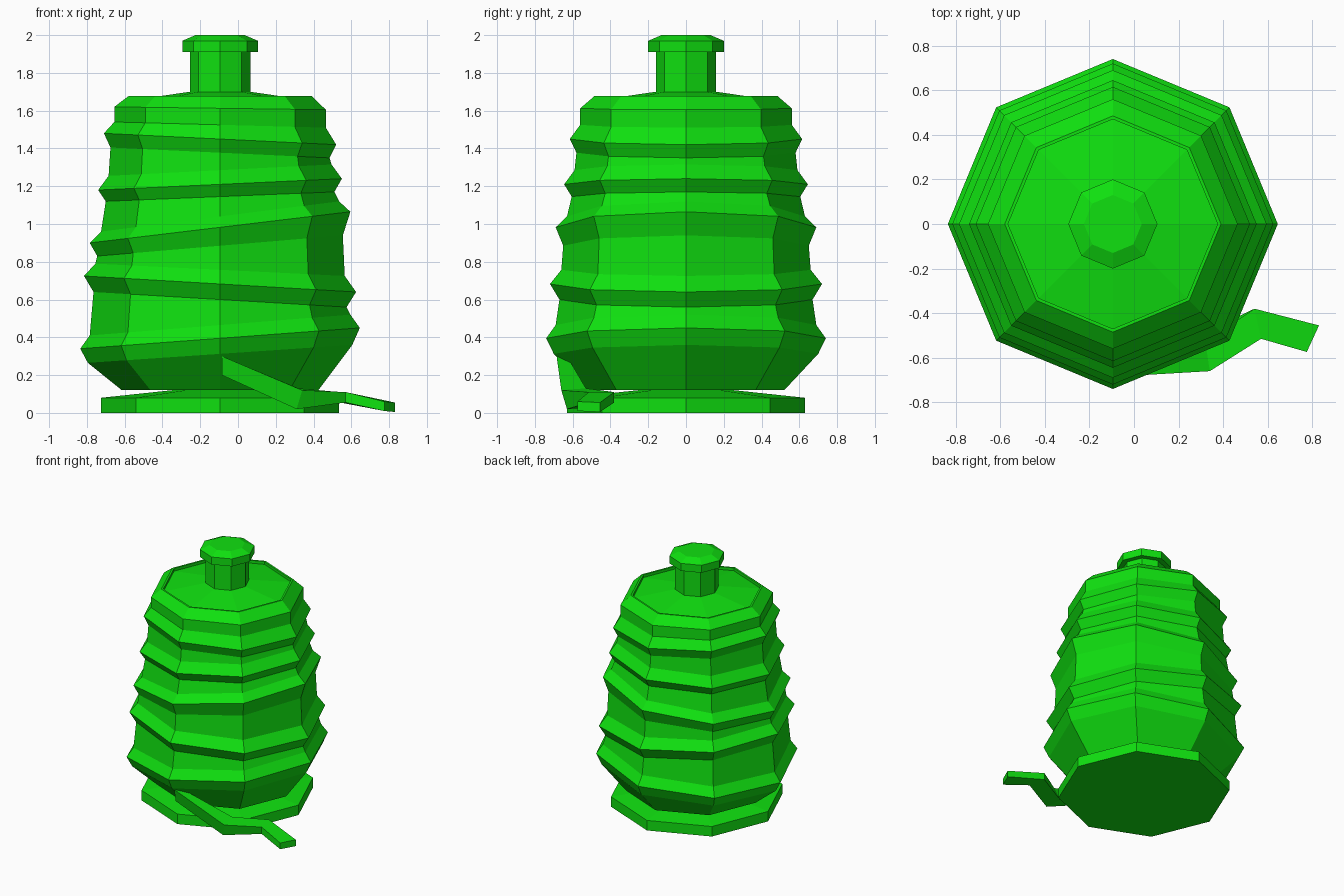
import bpy
import bmesh
from math import cos, sin, pi
from mathutils import Vector

cube = bpy.data.objects.get("Cube")
if cube:
    bpy.data.objects.remove(cube, do_unlink=True)

SIDES = 8
CENTRE_X = -0.095

green = bpy.data.materials.new("bright_green")
green.use_nodes = True
COLOUR = (0.005, 0.75, 0.005, 1)
green.diffuse_color = COLOUR
green.node_tree.nodes["Principled BSDF"].inputs["Base Color"].default_value = COLOUR


def loft(name, sections):
    """Skin a row of closed sections and cap both ends."""
    bm = bmesh.new()
    loops = [[bm.verts.new(point) for point in section] for section in sections]
    for low, high in zip(loops, loops[1:]):
        count = len(low)
        for i in range(count):
            j = (i + 1) % count
            bm.faces.new((low[i], low[j], high[j], high[i]))
    bm.faces.new(loops[0][::-1])
    bm.faces.new(loops[-1])
    bmesh.ops.recalc_face_normals(bm, faces=bm.faces[:])
    mesh = bpy.data.meshes.new(name)
    bm.to_mesh(mesh)
    bm.free()
    mesh.materials.append(green)
    obj = bpy.data.objects.new(name, mesh)
    bpy.context.collection.objects.link(obj)
    return obj


def ring(radius, z_right, z_left=None):
    """Octagon that may lean along x, with a corner facing the front."""
    z_left = z_right if z_left is None else z_left
    middle, lean = (z_right + z_left) / 2, (z_right - z_left) / 2
    angles = [2 * pi * i / SIDES for i in range(SIDES)]
    return [(CENTRE_X + radius * cos(a), radius * sin(a), middle + lean * cos(a))
            for a in angles]


# Foot plate with a shallow conical top
loft("foot", [ring(0.63, 0), ring(0.63, 0.08), ring(0.16, 0.13)])

# Ribbed body: each rib is a tilted ridge between two narrower rings
body_profile = [
    (0.52, 0.12),
    (0.70, 0.36, 0.265), (0.74, 0.45, 0.34), (0.69, 0.52, 0.41),
    (0.67, 0.56, 0.64), (0.72, 0.64, 0.725), (0.66, 0.725, 0.79),
    (0.65, 0.94, 0.83), (0.69, 1.065, 0.9), (0.63, 1.12, 0.96),
    (0.605, 1.17, 1.12), (0.645, 1.24, 1.18), (0.59, 1.315, 1.255),
    (0.58, 1.35, 1.405), (0.615, 1.42, 1.48), (0.56, 1.51, 1.54),
    (0.56, 1.605, 1.62), (0.485, 1.677), (0.47, 1.677), (0.47, 1.655),
    (0.16, 1.7),
]
loft("ribbed_body", [ring(*row) for row in body_profile])

# Neck and bevelled cap
loft("neck", [ring(0.16, 1.68), ring(0.16, 1.93)])
loft("cap", [ring(0.2, 1.91), ring(0.2, 1.97), ring(0.13, 2)])

# Bent flat strap trailing from the front: outer edge, inner edge, drop to underside
strap_path = [
    ((-0.085, -0.685, 0.3), (-0.085, -0.63, 0.3), (0, 0.02, -0.1)),
    ((0.34, -0.66, 0.12), (0.32, -0.53, 0.13), (-0.03, 0.03, -0.1)),
    ((0.57, -0.515, 0.11), (0.54, -0.38, 0.11), (0, 0, -0.055)),
    ((0.775, -0.574, 0.06), (0.83, -0.455, 0.055), (0, 0, -0.05)),
]
strap_sections = []
for outer, inner, drop in strap_path:
    outer, inner, drop = Vector(outer), Vector(inner), Vector(drop)
    strap_sections.append([outer, inner, inner + drop, outer + drop])
loft("strap", strap_sections)
